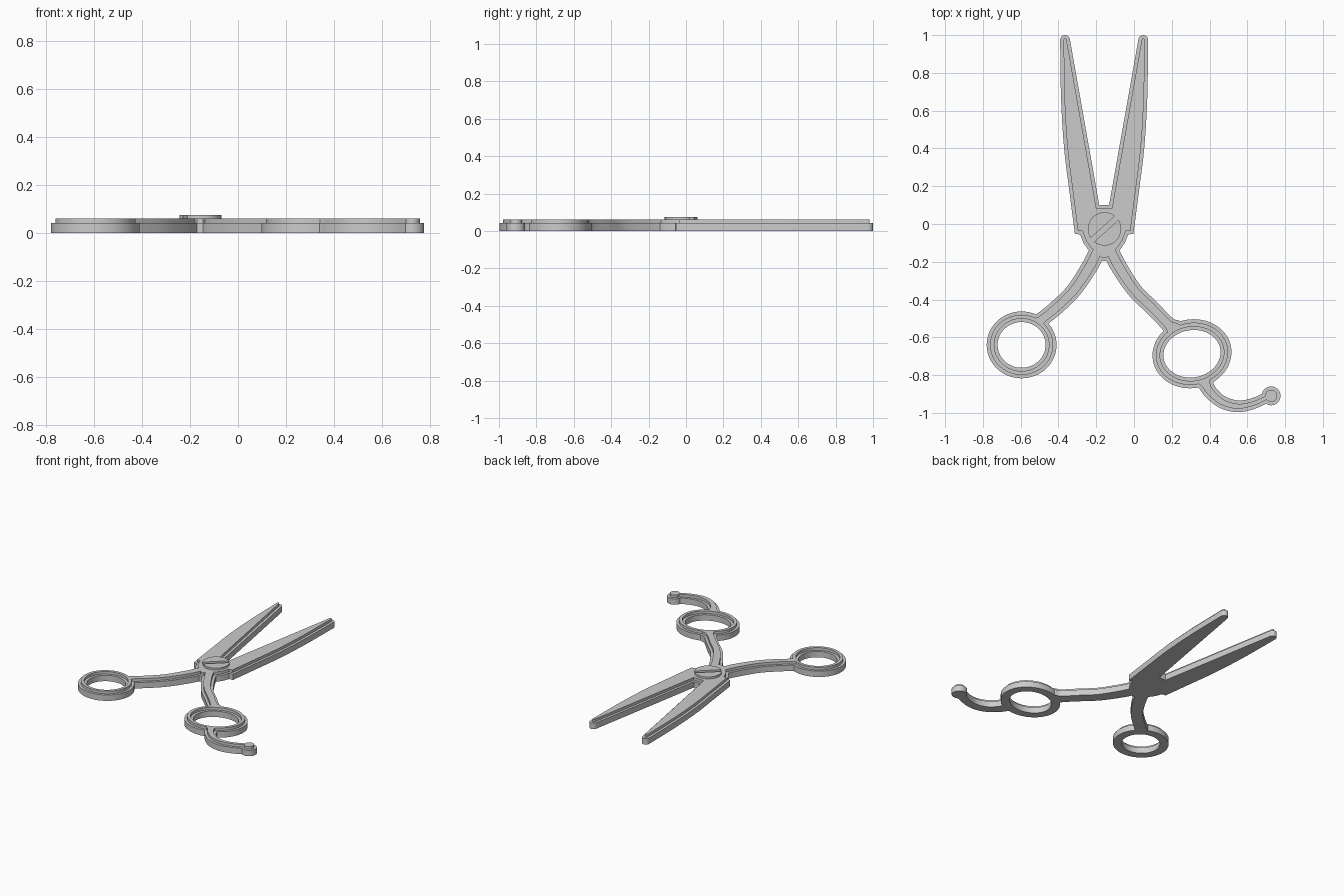
import bpy
from math import sin, cos, pi, radians
from mathutils import Vector
from mathutils.geometry import delaunay_2d_cdt

cube = bpy.data.objects.get("Cube")
if cube:
    bpy.data.objects.remove(cube, do_unlink=True)

PIVOT = Vector((-0.156, -0.026))
AXIS = -0.158          # mirror line of the blades and arms
STEP = 0.018           # ledge between lower and raised layer
LOW, HIGH, SCREW = 0.042, 0.061, 0.075
GREY = (0.6, 0.6, 0.6, 1)

steel = bpy.data.materials.new("steel grey")
steel.use_nodes = True
steel.diffuse_color = GREY
steel.node_tree.nodes["Principled BSDF"].inputs["Base Color"].default_value = GREY


def smooth(points, steps=8):
    """Catmull-Rom curve through points of any dimension."""
    p = [Vector(q) for q in points]
    p = [2 * p[0] - p[1]] + p + [2 * p[-1] - p[-2]]
    out = []
    for a, b, c, d in zip(p, p[1:], p[2:], p[3:]):
        for k in range(steps):
            t = k / steps
            out.append(b + (c - a) * (t / 2) + (2 * a - 5 * b + 4 * c - d) * (t * t / 2)
                       + (3 * b - a - 3 * c + d) * (t ** 3 / 2))
    return out + [p[-2]]


def strip(points, d):
    """Band along a path of (x, y, width), narrowed by d on each side."""
    path = smooth(points)
    left, right = [], []
    for i, q in enumerate(path):
        along = (path[min(i + 1, len(path) - 1)] - path[max(i - 1, 0)]).to_2d().normalized()
        side = Vector((-along.y, along.x)) * (q.z / 2 - d)
        left.append(q.to_2d() + side)
        right.append(q.to_2d() - side)
    return right + left[::-1]


def ellipse(x, y, rx, ry, tilt=0, n=64):
    c, s = cos(radians(tilt)), sin(radians(tilt))
    out = []
    for k in range(n):
        u, v = rx * cos(2 * pi * k / n), ry * sin(2 * pi * k / n)
        out.append(Vector((x + u * c - v * s, y + u * s + v * c)))
    return out


def inset(poly, d):
    """Move a counter-clockwise outline inward by d."""
    out = []
    for i, q in enumerate(poly):
        a = (q - poly[i - 1]).normalized()
        b = (poly[(i + 1) % len(poly)] - q).normalized()
        na, nb = Vector((-a.y, a.x)), Vector((-b.y, b.x))
        out.append(q + (na + nb) * (d / max(1 + na.dot(nb), 0.4)))
    return out


def plate(name, solids, holes, z0, z1):
    """Extrude the union of the solid outlines minus the holes."""
    pts, loops = [], []
    for poly in solids + holes:
        loops.append(list(range(len(pts), len(pts) + len(poly))))
        pts += poly
    res = delaunay_2d_cdt(pts, [], loops, 0, 1e-5, True)
    tris = [tuple(f) for f, ids in zip(res[2], res[5])
            if ids and max(ids) < len(solids)]
    used = {i: k for k, i in enumerate(sorted({i for f in tris for i in f}))}
    tris = [tuple(used[i] for i in f) for f in tris]
    flat = [res[0][i] for i in used]
    n = len(flat)
    verts = [(p.x, p.y, z) for z in (z0, z1) for p in flat]
    edges = {(f[k - 1], f[k]) for f in tris for k in range(len(f))}
    walls = [(a, b, b + n, a + n) for a, b in edges if (b, a) not in edges]
    faces = [f[::-1] for f in tris] + [tuple(i + n for i in f) for f in tris] + walls
    mesh = bpy.data.meshes.new(name)
    mesh.from_pydata(verts, [], faces)
    mesh.update()
    mesh.materials.append(steel)
    ob = bpy.data.objects.new(name, mesh)
    bpy.context.collection.objects.link(ob)
    bpy.ops.object.select_all(action='DESELECT')
    ob.select_set(True)
    bpy.context.view_layer.objects.active = ob
    bpy.ops.object.shade_smooth_by_angle(angle=radians(30))


# Both blades and the hub, as one mirrored outline
hub = [Vector(p) for p in ((0.02, -0.196), (0.085, -0.135), (0.11, -0.1), (0.127, -0.055))]
edge = smooth([(0.155, -0.053), (0.185, 0.18), (0.212, 0.4), (0.228, 0.66), (0.233, 0.97)], 5)
tip = [Vector((0.207 + 0.026 * cos(radians(a)), 0.974 + 0.026 * sin(radians(a))))
       for a in range(17, 171, 17)]
half = hub + edge + tip + [Vector((0.026, 0.1))]
blades = [Vector((AXIS + p.x, p.y)) for p in half]
blades += [Vector((AXIS - p.x, p.y)) for p in reversed(half)]

# Arms share one curve; each ends at its own ring
arm = [(0.03, -0.13, 0.085), (0.075, -0.222, 0.086), (0.16, -0.35, 0.08), (0.25, -0.44, 0.079)]
right_arm = [(AXIS - u, y, w) for u, y, w in arm] + [
    (-0.487, -0.505, 0.08), (-0.515, -0.53, 0.115), (-0.53, -0.545, 0.13)]
left_arm = [(AXIS + u, y, w) for u, y, w in arm] + [
    (0.175, -0.525, 0.08), (0.205, -0.553, 0.11), (0.22, -0.57, 0.13)]

# Finger rest below the left ring
rest = [(0.365, -0.82, 0.12), (0.378, -0.846, 0.085), (0.407, -0.892, 0.072),
        (0.468, -0.943, 0.067), (0.55, -0.965, 0.062), (0.632, -0.95, 0.058),
        (0.715, -0.913, 0.056)]

# Lower layer at full size, raised layer stepped in on every side
for name, d, z0, z1 in (("scissors_lower_layer", 0, 0, LOW),
                        ("scissors_raised_layer", STEP, LOW, HIGH)):
    solids = [inset(blades, d)] + [strip(p, d) for p in (right_arm, left_arm, rest)]
    solids += [ellipse(-0.595, -0.64, 0.185 - d, 0.177 - d),
               ellipse(0.307, -0.687, 0.21 - d, 0.182 - d, 10),
               ellipse(0.726, -0.91, 0.05 - d, 0.05 - d, 0, 32)]
    holes = [ellipse(-0.595, -0.64, 0.127 + d, 0.121 + d),
             ellipse(0.307, -0.687, 0.152 + d, 0.125 + d, 10)]
    plate(name, solids, holes, z0, z1)

# Pivot screw: two half discs with a slot between them
for name, turn in (("screw_upper_half", 42), ("screw_lower_half", 222)):
    arc = [radians(turn + 9 + 162 * k / 24) for k in range(25)]
    plate(name, [[PIVOT + Vector((cos(a), sin(a))) * 0.088 for a in arc]], [], HIGH, SCREW)
